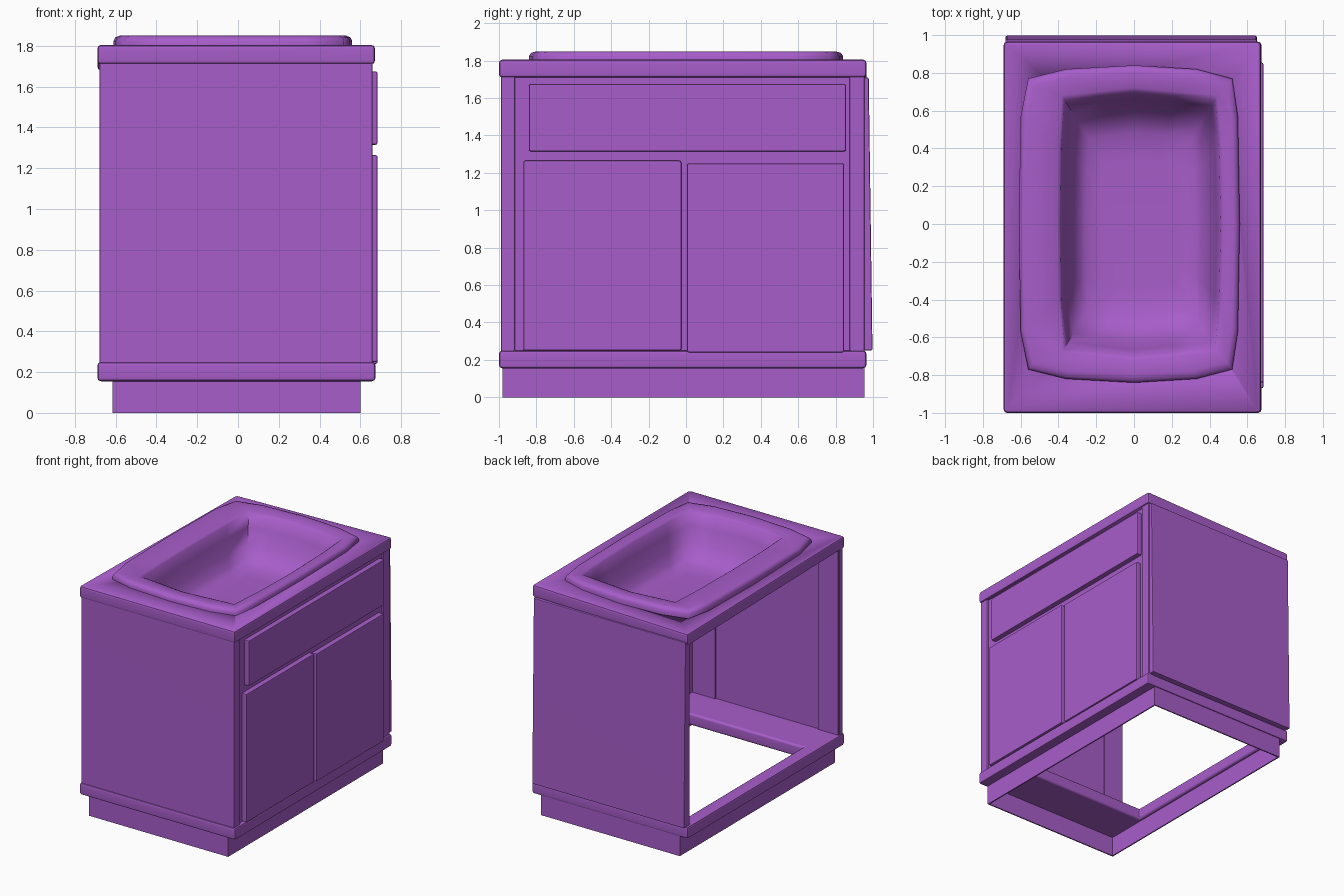
import bpy, bmesh, math

if "Cube" in bpy.data.objects:
    bpy.data.objects.remove(bpy.data.objects["Cube"])

mat = bpy.data.materials.new("purple")
mat.diffuse_color = (0.39, 0.11, 0.59, 1)
mat.use_nodes = True
mat.node_tree.nodes["Principled BSDF"].inputs["Base Color"].default_value = mat.diffuse_color


def finish(name, bm, bevel=0.0, segments=2, angle=35):
    bmesh.ops.recalc_face_normals(bm, faces=bm.faces)
    if bevel:
        sharp = [e for e in bm.edges if e.calc_face_angle(0) > 0.6]
        bmesh.ops.bevel(bm, geom=sharp, offset=bevel, segments=segments,
                        profile=0.5, affect='EDGES')
    me = bpy.data.meshes.new(name)
    bm.to_mesh(me)
    bm.free()
    me.materials.append(mat)
    ob = bpy.data.objects.new(name, me)
    bpy.context.collection.objects.link(ob)
    bpy.ops.object.select_all(action='DESELECT')
    ob.select_set(True)
    bpy.context.view_layer.objects.active = ob
    bpy.ops.object.shade_smooth_by_angle(angle=math.radians(angle))
    if bevel:  # keep the large faces flat next to rounded edges
        wn = ob.modifiers.new("flat_faces", 'WEIGHTED_NORMAL')
        wn.keep_sharp = True
    return ob


def loft(rings, cap_start=False, cap_end=False, closed=False):
    bm = bmesh.new()
    loops = [[bm.verts.new(p) for p in r] for r in rings]
    pairs = list(zip(loops, loops[1:]))
    if closed:
        pairs.append((loops[-1], loops[0]))
    n = len(rings[0])
    for a, b in pairs:
        for i in range(n):
            j = (i + 1) % n
            bm.faces.new((a[i], a[j], b[j], b[i]))
    if cap_start:
        bm.faces.new(loops[0])
    if cap_end:
        bm.faces.new(loops[-1])
    return bm


def rect(x, y, z):
    return [(x[0], y[0], z), (x[1], y[0], z), (x[1], y[1], z), (x[0], y[1], z)]


def box(name, x, y, z, bevel=0.0, lean=0.0):
    top = (y[0], y[1] + lean)
    return finish(name, loft([rect(x, y, z[0]), rect(x, top, z[1])], True, True), bevel)


def frame(name, x, y, ix, iy, z, bevel=0.0):
    rings = [rect(x, y, z[0]), rect(x, y, z[1]), rect(ix, iy, z[1]), rect(ix, iy, z[0])]
    return finish(name, loft(rings, closed=True), bevel)


# Thin plinth and base rail, both open in the middle
frame("toe_kick", (-0.615, 0.6), (-0.98, 0.955), (-0.605, 0.59), (-0.97, 0.945), (0, 0.17))
frame("base_rail", (-0.69, 0.675), (-1.0, 0.965), (-0.58, 0.56), (-0.63, 0.89),
      (0.155, 0.25), 0.018)

# Side panels with inner stiles
box("near_side_panel", (-0.68, 0.65), (-0.99, -0.945), (0.24, 1.72), 0.008)
box("far_side_panel", (-0.68, 0.65), (0.93, 0.997), (0.25, 1.71), 0.008, lean=-0.02)
for side, y in (("near", (-0.95, -0.935)), ("far", (0.92, 0.935))):
    box(side + "_back_stile", (-0.675, -0.5), y, (0.24, 1.72))
    box(side + "_inner_stile", (0.4, 0.6), y, (0.24, 1.72))

# Door-side face with corner posts
box("face_panel", (0.6, 0.645), (-0.94, 0.94), (0.24, 1.72))
box("near_corner_post", (0.6, 0.66), (-0.99, -0.915), (0.24, 1.72), 0.008)
box("far_corner_post", (0.6, 0.66), (0.875, 0.955), (0.24, 1.72), 0.008)

# Doors and drawer front
box("near_door", (0.635, 0.685), (-0.87, -0.025), (0.25, 1.265), 0.01)
box("far_door", (0.635, 0.685), (0.005, 0.845), (0.24, 1.25), 0.01)
box("drawer_front", (0.635, 0.685), (-0.84, 0.855), (1.315, 1.675), 0.01)

# Countertop: its far back corner dips slightly, with a cut-out for the basin
counter = box("countertop", (-0.69, 0.672), (-1.0, 0.965), (1.71, 1.805), 0.018)
for v in counter.data.vertices:
    if v.co.x < -0.6 and v.co.y > 0.9:
        v.co.z -= 0.03
cutter = box("basin_cutter", (-0.42, 0.49), (-0.73, 0.73), (1.5, 2.0))
cutter.hide_render = True
cutter.hide_viewport = True
cut = counter.modifiers.new("basin_hole", 'BOOLEAN')
cut.operation = 'DIFFERENCE'
cut.object = cutter

# Sink: faceted raised rim flowing into a soft bowl
OUTER = [(.56, 0), (.55, .57), (.52, .77), (.33, .82), (0, .84),
         (-.36, .82), (-.56, .77), (-.6, .57), (-.61, 0)]
INNER = [(.46, 0), (.45, .4), (.43, .66), (.22, .68), (0, .7),
         (-.19, .68), (-.37, .66), (-.385, .4), (-.39, 0)]


def outline(half, cx, k, z):
    pts = half + [(x, -y) for x, y in half[-2:0:-1]]
    return [(cx + (x - cx) * k, y * k, z) for x, y in pts]


rings = [outline(OUTER, -.025, k, z) for k, z in
         ((1, 1.79), (1, 1.825), (.985, 1.842), (.95, 1.85))]
rings += [outline(INNER, .035, k, z) for k, z in
          ((1.03, 1.84), (1, 1.83), (.95, 1.74), (.88, 1.63), (.79, 1.555),
           (.69, 1.52), (.5, 1.51))]
finish("sink", loft(rings, cap_end=True), angle=75)
